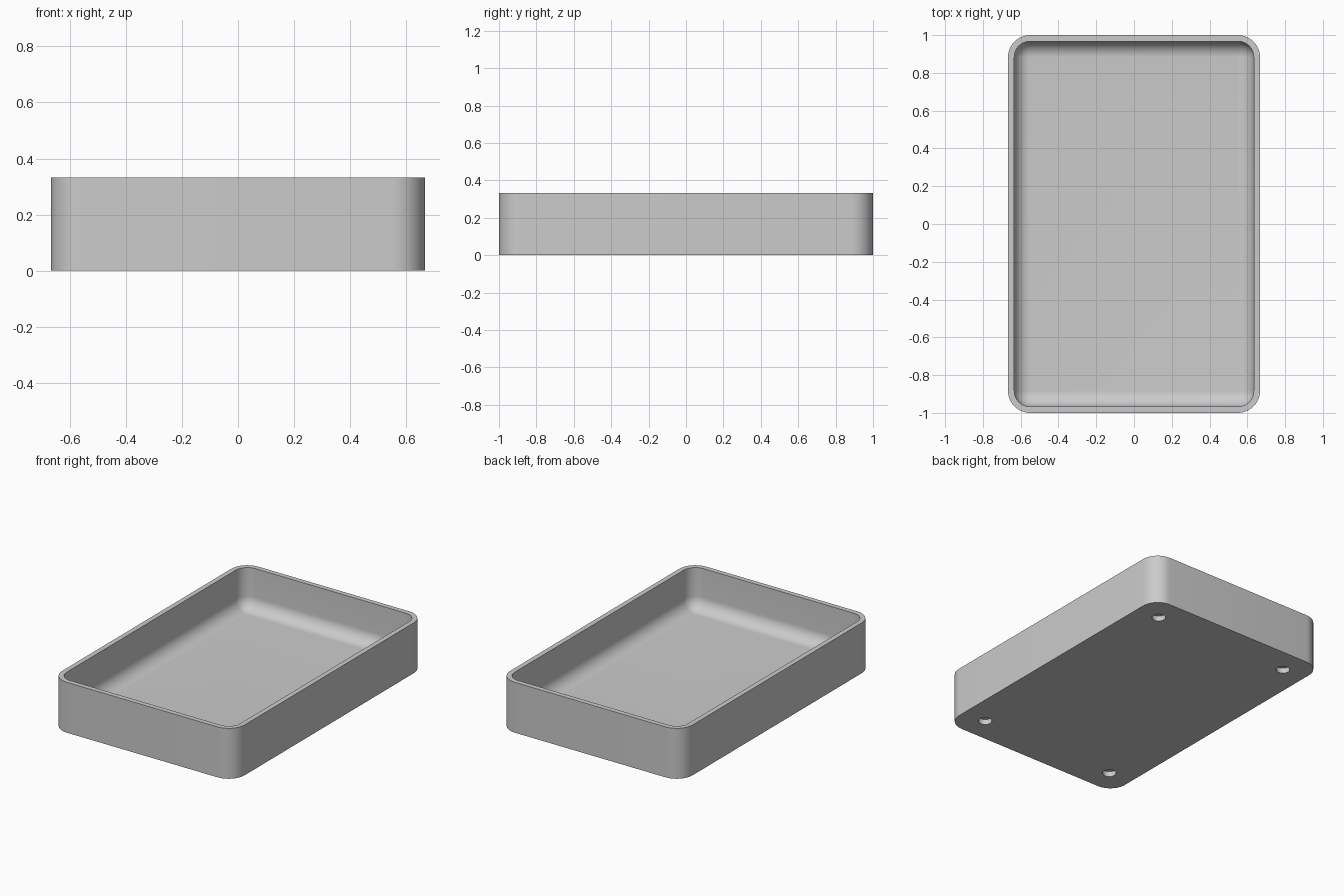
import bpy
import bmesh
from math import cos, sin, pi
from mathutils import Vector

if "Cube" in bpy.data.objects:
    bpy.data.objects.remove(bpy.data.objects["Cube"], do_unlink=True)

HALF_X, HALF_Y, HEIGHT = 0.667, 1.0, 0.333
CORNER, WALL, FLOOR = 0.117, 0.033, 0.06
FILLET = CORNER - WALL
HOLE_X, HOLE_Y, HOLE_R, HOLE_DEPTH = 0.5, 0.833, 0.042, 0.035
STEPS = 12

grey = bpy.data.materials.new("light grey")
grey.use_nodes = True
colour = (0.6, 0.6, 0.6, 1)
grey.diffuse_color = colour
grey.node_tree.nodes["Principled BSDF"].inputs["Base Color"].default_value = colour

bm = bmesh.new()


def rounded_ring(inset, z):
    """Rounded rectangle, moved inwards by inset."""
    r = max(CORNER - inset, 0.001)
    cx, cy = HALF_X - inset - r, HALF_Y - inset - r
    ring = []
    for q, (sx, sy) in enumerate(((1, 1), (-1, 1), (-1, -1), (1, -1))):
        for i in range(STEPS + 1):
            a = (q + i / STEPS) * pi / 2
            ring.append(bm.verts.new((sx * cx + r * cos(a), sy * cy + r * sin(a), z)))
    return ring


def circle_ring(x, y, z, n=32):
    return [bm.verts.new((x + HOLE_R * cos(2 * pi * i / n),
                          y + HOLE_R * sin(2 * pi * i / n), z)) for i in range(n)]


def bridge(a, b):
    for i in range(len(a)):
        j = (i + 1) % len(a)
        bm.faces.new((a[i], a[j], b[j], b[i]))


# Outer wall, rim, inner wall and the fillet down to the floor
profile = [(0, 0), (0, HEIGHT), (WALL, HEIGHT)]
for i in range(STEPS + 1):
    a = i / STEPS * pi / 2
    profile.append((WALL + FILLET * (1 - cos(a)), FLOOR + FILLET * (1 - sin(a))))
rings = [rounded_ring(*p) for p in profile]
for a, b in zip(rings, rings[1:]):
    bridge(a, b)
bm.faces.new(rings[-1])

# Four blind round holes in the underside
openings = [rings[0]]
for sx in (-1, 1):
    for sy in (-1, 1):
        opening = circle_ring(sx * HOLE_X, sy * HOLE_Y, 0)
        end = circle_ring(sx * HOLE_X, sy * HOLE_Y, HOLE_DEPTH)
        bridge(opening, end)
        bm.faces.new(end)
        openings.append(opening)

# Underside sheet around the holes
edges = [bm.edges.get((r[i - 1], r[i])) for r in openings for i in range(len(r))]
bmesh.ops.triangle_fill(bm, edges=edges, use_beauty=True, normal=Vector((0, 0, -1)))
bmesh.ops.recalc_face_normals(bm, faces=bm.faces[:])

mesh = bpy.data.meshes.new("tray")
bm.to_mesh(mesh)
bm.free()
mesh.materials.append(grey)
tray = bpy.data.objects.new("tray", mesh)
bpy.context.collection.objects.link(tray)
bpy.ops.object.select_all(action='DESELECT')
tray.select_set(True)
bpy.context.view_layer.objects.active = tray
bpy.ops.object.shade_smooth_by_angle(angle=pi / 6)
